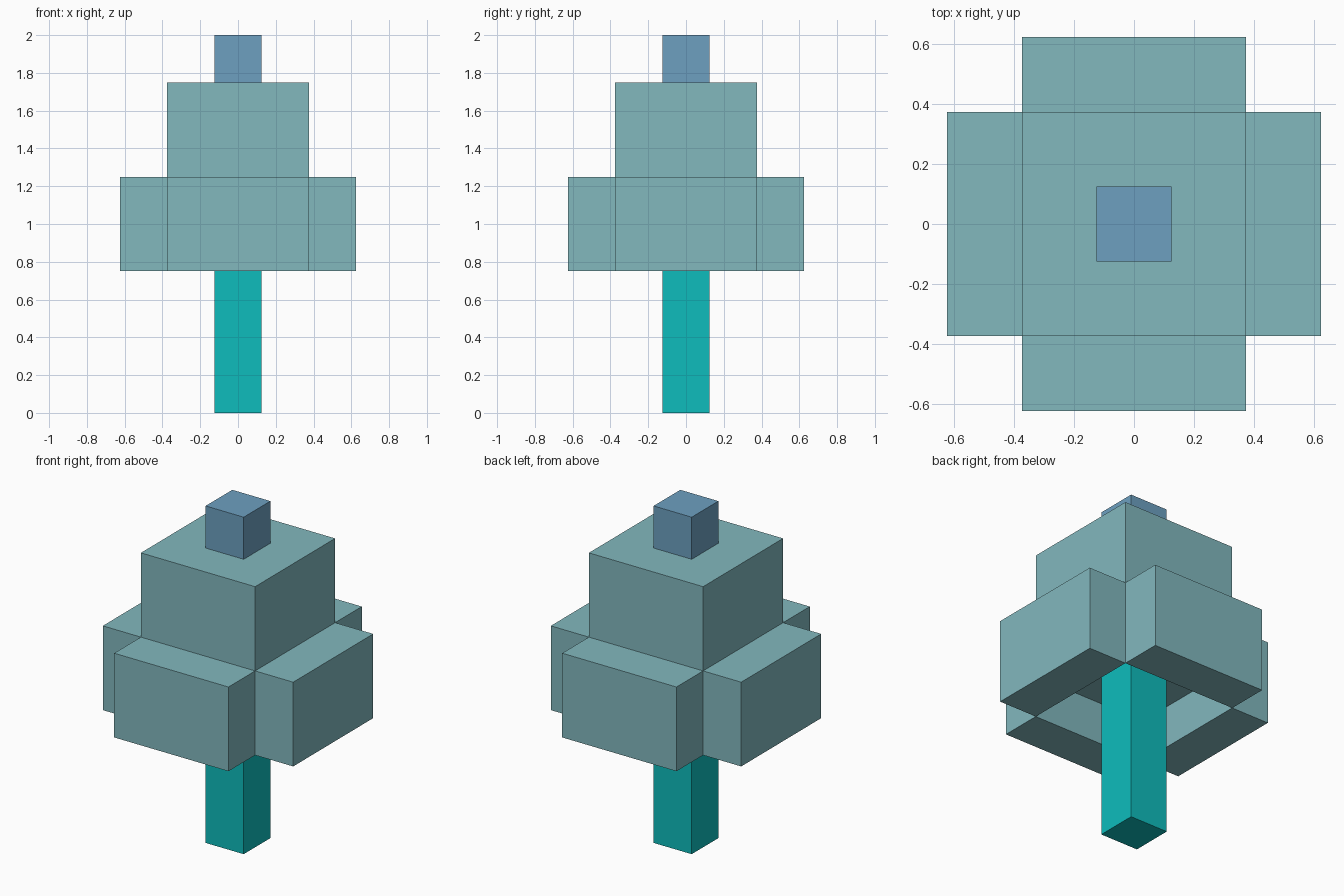
import bpy

cube = bpy.data.objects.get("Cube")
if cube:
    bpy.data.objects.remove(cube, do_unlink=True)


def srgb(r, g, b):
    def lin(c):
        c /= 255
        return c / 12.92 if c <= 0.04045 else ((c + 0.055) / 1.055) ** 2.4
    return (lin(r), lin(g), lin(b), 1.0)


def material(name, colour):
    mat = bpy.data.materials.new(name)
    mat.use_nodes = True
    mat.diffuse_color = colour
    mat.node_tree.nodes["Principled BSDF"].inputs["Base Color"].default_value = colour
    return mat


def box(name, x, y, size, bottom, top, mat):
    """Box centred on (x, y), reaching from bottom to top."""
    bpy.ops.mesh.primitive_cube_add(size=1, location=(x, y, (bottom + top) / 2))
    obj = bpy.context.object
    obj.name = name
    obj.scale = (size[0], size[1], top - bottom)
    bpy.ops.object.transform_apply(location=False, rotation=False, scale=True)
    obj.data.materials.append(mat)
    return obj


trunk_mat = material("bright teal", srgb(14, 188, 188))
leaf_mat = material("pale teal", srgb(130, 184, 190))
tip_mat = material("soft blue", srgb(109, 160, 192))

THIN, WIDE, DEEP = 0.25, 0.75, 0.25
OFFSET = (WIDE + DEEP) / 2

# Trunk runs up into the open hollow under the crown
box("trunk", 0, 0, (THIN, THIN), 0, 1, trunk_mat)

# Upper crown block and tip
box("upper_leaves", 0, 0, (WIDE, WIDE), 1, 1.75, leaf_mat)
box("tree_tip", 0, 0, (THIN, THIN), 1.75, 2, tip_mat)

# Four side slabs ring the crown and leave its underside open
for side, dx, dy in (("front", 0, -1), ("back", 0, 1), ("left", 1, 0), ("right", -1, 0)):
    size = (DEEP, WIDE) if dx else (WIDE, DEEP)
    box(side + "_leaves", dx * OFFSET, dy * OFFSET, size, 0.75, 1.25, leaf_mat)
